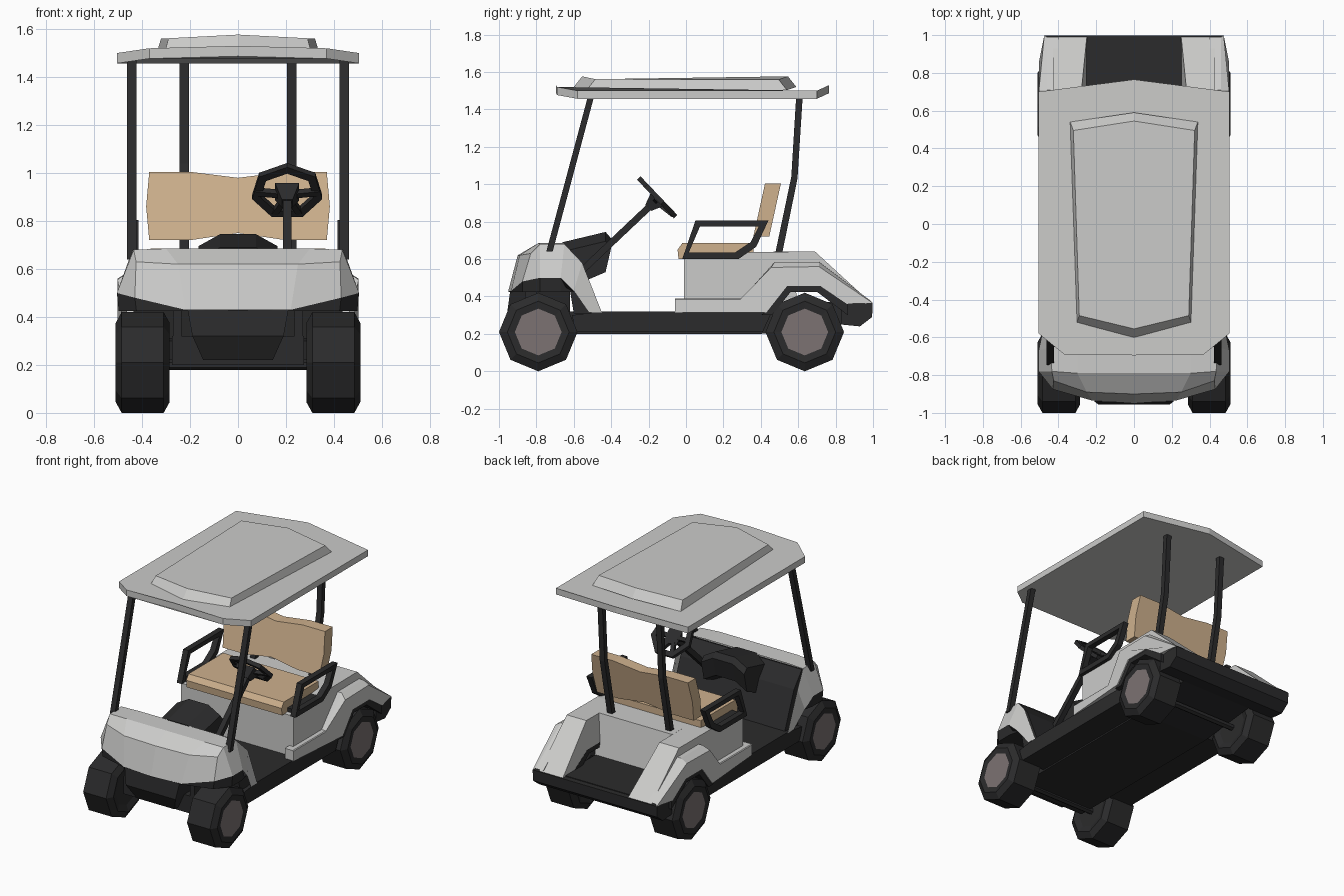
import bpy, bmesh, math
from mathutils import Vector

if "Cube" in bpy.data.objects:
    bpy.data.objects.remove(bpy.data.objects["Cube"])


def material(name, rgb):
    m = bpy.data.materials.new(name)
    m.diffuse_color = (*rgb, 1)
    m.use_nodes = True
    m.node_tree.nodes["Principled BSDF"].inputs["Base Color"].default_value = m.diffuse_color
    return m


BODY = material("light grey body", (0.60, 0.60, 0.59))
BLACK = material("black trim", (0.024, 0.024, 0.025))
TAN = material("tan upholstery", (0.62, 0.44, 0.27))
RIM = material("dull rim", (0.20, 0.17, 0.17))


def make(name, verts, faces, mat, mirror=False):
    """Mesh from points and faces, optionally with a copy across x = 0."""
    bm = bmesh.new()
    for s in ((1, -1) if mirror else (1,)):
        vs = [bm.verts.new((s * x, y, z)) for x, y, z in verts]
        for f in faces:
            bm.faces.new([vs[i] for i in f])
    bmesh.ops.remove_doubles(bm, verts=bm.verts, dist=0.0005)
    bmesh.ops.recalc_face_normals(bm, faces=bm.faces)
    me = bpy.data.meshes.new(name)
    bm.to_mesh(me)
    bm.free()
    me.materials.append(mat)
    ob = bpy.data.objects.new(name, me)
    bpy.context.collection.objects.link(ob)
    return ob


def loft(name, rings, mat, mirror=False, closed=False):
    """Skin rings of equal length, capped unless the loft closes on itself."""
    n, k = len(rings[0]), len(rings)
    verts = [p for r in rings for p in r]
    faces = [(a * n + i, a * n + (i + 1) % n, (a + 1) % k * n + (i + 1) % n, (a + 1) % k * n + i)
             for a in range(k if closed else k - 1) for i in range(n)]
    if not closed:
        faces += [tuple(range(n)), tuple(range((k - 1) * n, k * n))]
    return make(name, verts, faces, mat, mirror)


def prism(name, yz, x0, x1, mat, mirror=False):
    return loft(name, [[(x, y, z) for y, z in yz] for x in (x0, x1)], mat, mirror)


def beam(name, p, q, w, mat, w2=None):
    """Square bar from p to q."""
    p, q = Vector(p), Vector(q)
    d = (q - p).normalized()
    a = d.orthogonal().normalized() if abs(d.x) > .9 else d.cross(Vector((1, 0, 0))).normalized()
    b = d.cross(a)
    rings = []
    for c, h in ((p, w / 2), (q, (w2 or w) / 2)):
        rings.append([c + a * i * h + b * j * h for i, j in ((1, 1), (-1, 1), (-1, -1), (1, -1))])
    return loft(name, rings, mat)


def circle(x, y, z, r, n=8):
    return [(x, y + r * math.sin(2 * math.pi * i / n), z - r * math.cos(2 * math.pi * i / n)) for i in range(n)]


# wheels, rims and axles
for end, y in (("front", -0.79), ("rear", 0.635)):
    prof = ((.30, .12), (.285, .165), (.31, .21), (.485, .21), (.51, .165), (.505, .125), (.48, .12))
    loft(end + "_tyres", [circle(x, y, .21, r) for x, r in prof], BLACK, True)
    loft(end + "_rims", [circle(x, y, .21, r) for x, r in ((.505, .126), (.49, .002))], RIM, True)
    loft(end + "_axle", [circle(x, y, .20, .022, 6) for x in (-.32, .32)], BLACK)

# roof and its raised panel
out = [(0, -.695), (.37, -.69), (.505, -.58), (.505, .70), (0, .765), (-.505, .70), (-.505, -.58), (-.37, -.69)]


def roof_z(x):
    return 1.53 - .01 * min(abs(x) / .37, 1) - .02 * max(0, (abs(x) - .37) / .135)


loft("roof", [[(x, y, roof_z(x) - d) for x, y in out] for d in (.043, 0)], BODY)
loft("roof_panel", [
    [(x * s, y + (.05 - t) * (-1 if y > 0 else 1) - .05 * (-1 if y > 0 else 1), z - .05 * abs(x))
     for x, y in ((0, -.60), (.305, -.53), (.338, .54), (0, .59), (-.338, .54), (-.305, -.53))]
    for s, t, z in ((1, 0, 1.52), (.95, -.045, 1.577))], BODY)

# roof posts
prism("front_posts", [(-.747, .64), (-.713, .64), (-.49, 1.475), (-.523, 1.475)], .424, .462, BLACK, True)
prism("rear_posts", [(.475, .62), (.512, .62), (.596, 1.03), (.625, 1.485), (.59, 1.485), (.563, 1.04)],
      .205, .243, BLACK, True)

# floor, chassis and rear bumper
prism("floor", [(-.59, .21), (-.61, .30), (-.45, .32), (.46, .32), (.41, .21)], -.46, .46, BLACK)
prism("chassis", [(-.86, .20), (-.86, .32), (.5, .32), (.58, .37), (.96, .37), (.96, .27), (.83, .25), (.40, .20)],
      -.275, .275, BLACK)
prism("rear_bumper", [(.83, .25), (.93, .24), (.995, .29), (.998, .365), (.83, .365)], -.475, .475, BLACK)

# front cowl: half shell, mirrored
cowl = [(0, -.65, .685), (.30, -.65, .685), (.44, -.65, .68),
        (0, -.79, .685), (.30, -.79, .685), (.435, -.78, .68),
        (0, -.90, .62), (.25, -.89, .62), (.425, -.83, .63),
        (0, -.95, .43), (.22, -.935, .43), (.43, -.875, .48),
        (.505, -.78, .50), (.505, -.67, .50), (.49, -.60, .43), (.465, -.555, .58),
        (.462, -.52, .315), (.462, -.45, .315)]
make("front_cowl", cowl, [(0, 1, 4, 3), (1, 2, 5, 4), (3, 4, 7, 6), (4, 5, 8, 7), (6, 7, 10, 9), (7, 8, 11, 10),
                          (5, 12, 11, 8), (2, 13, 12, 5), (2, 15, 14, 13), (15, 17, 16, 14)], BODY, True)

# black lip under the cowl, with the wheel arch lining
lip = [cowl[i] for i in (9, 10, 11, 12, 13, 14)] + [(0, -.60, .43)]
loft("front_arch_lip", [lip, [(x * .985, y, .425) for x, y, z in lip]], BLACK, True)

# front bumper with its struts
loft("front_bumper", [
    [(-.21, -.94, .43), (.21, -.94, .43), (.21, -.62, .43), (-.21, -.62, .43)],
    [(-.19, -.955, .32), (.19, -.955, .32), (.19, -.62, .32), (-.19, -.62, .32)],
    [(-.145, -.90, .22), (.145, -.90, .22), (.145, -.62, .22), (-.145, -.62, .22)]], BLACK)
prism("front_struts", [(-.86, .2), (-.86, .43), (-.80, .43), (-.78, .2)], .235, .27, BLACK, True)

# firewall and dash hump
prism("firewall", [(-.655, .675), (-.645, .675), (-.56, .57), (-.455, .31), (-.60, .31), (-.62, .43)],
      -.435, .435, BLACK)
loft("dash_hump", [[(x, y, z - d) for y, z in ((-.66, .69), (-.43, .745), (-.40, .71), (-.43, .58), (-.57, .52))]
                   for x, d in ((-.165, .05), (-.075, 0), (.075, 0), (.165, .05))], BLACK)

# steering wheel: seven sided ring, spokes, hub and column
C = Vector((.205, -.148, .925))
U, R, N = Vector((0, -.69, .724)), Vector((1, 0, 0)), Vector((0, -.724, -.69))


def spot(r, a, h=0):
    return C + U * r * math.cos(a) + R * r * math.sin(a) + N * h


loft("steering_wheel", [[spot(r, 2 * math.pi * i / 7, h) for r, h in ((.15, -.012), (.15, .014), (.113, .014), (.113, -.012))]
                        for i in range(7)], BLACK, closed=True)
for i, a in enumerate((math.pi / 2, math.pi * .87, math.pi * 1.13, math.pi * 1.5)):
    beam("steering_spoke_%d" % (i + 1), spot(.02, a, .02), spot(.128, a, .005), .026, BLACK)
beam("steering_hub", spot(0, 0, .005), spot(0, 0, .075), .10, BLACK, .045)
beam("steering_column", spot(0, 0, .05), (.205, -.56, .535), .036, BLACK)

# rear body: seat box, side pods, flared wings
prism("seat_box", [(-.01, .31), (-.01, .60), (.36, .638), (.55, .64), (.60, .36), (.50, .31)], -.28, .28, BODY)
pod = [(-.01, .31), (-.01, .60), (.36, .638), (.69, .64), (.99, .365), (.86, .36), (.72, .455), (.54, .455), (.43, .31)]
loft("side_pods", [[(.28 if z > .5 else .25, y, z) for y, z in pod], [(.43, y, z) for y, z in pod]], BODY, True)
top_in = [(-.06, .39), (.30, .39), (.475, .585), (.71, .585), (.99, .375)]
top_out = [(-.06, .385), (.29, .385), (.455, .555), (.71, .56), (.998, .365)]
arch = [(.86, .36), (.72, .455), (.54, .455), (.43, .315), (-.06, .315)]


def wing_x(y):
    return .465 if y < .35 else (.475 if y > .95 else .503)


loft("rear_wings", [[(.40, y, z) for y, z in top_in + arch],
                    [(min(.46, wing_x(y)), y, z) for y, z in top_in + arch],
                    [(wing_x(y), y, z) for y, z in top_out + arch]], BODY, True)
prism("rear_arch_lining", [(.40, .30), (.43, .32), (.54, .458), (.72, .458), (.865, .365), (.865, .30),
                           (.70, .425), (.56, .425), (.46, .30)], .25, .495, BLACK, True)

# seat cushion and backrest
prism("seat_cushion", [(-.04, .60), (-.045, .65), (-.02, .685), (.36, .685), (.36, .595)], -.365, .365, TAN)
rings = []
for x, lo, hi in ((-.37, .72, 1.005), (-.2, .72, 1.005), (0, .75, .98), (.2, .72, 1.005), (.37, .72, 1.005)):
    mid = .86
    xm = x * 1.035 if abs(x) > .3 else x
    side = [(x, lo), (xm, mid), (x, hi)]
    rings.append([(a, .36 + (z - .72) * .22, z) for a, z in side]
                 + [(a, .445 + (z - .72) * .22, z) for a, z in reversed(side)])
loft("seat_backrest", rings, TAN)

# armrests: open frames
outer = [(-.02, .60), (.05, .805), (.44, .805), (.375, .665), (.28, .60)]
inner = [(.015, .635), (.075, .775), (.39, .775), (.345, .69), (.262, .635)]
loft("armrests", [[(x, *p) for x, p in ((.415, o), (.455, o), (.455, i), (.415, i))] for o, i in zip(outer, inner)],
     BLACK, True, closed=True)
prism("armrest_brackets", [(.02, .60), (.02, .63), (.28, .63), (.28, .60)], .35, .42, BLACK, True)
